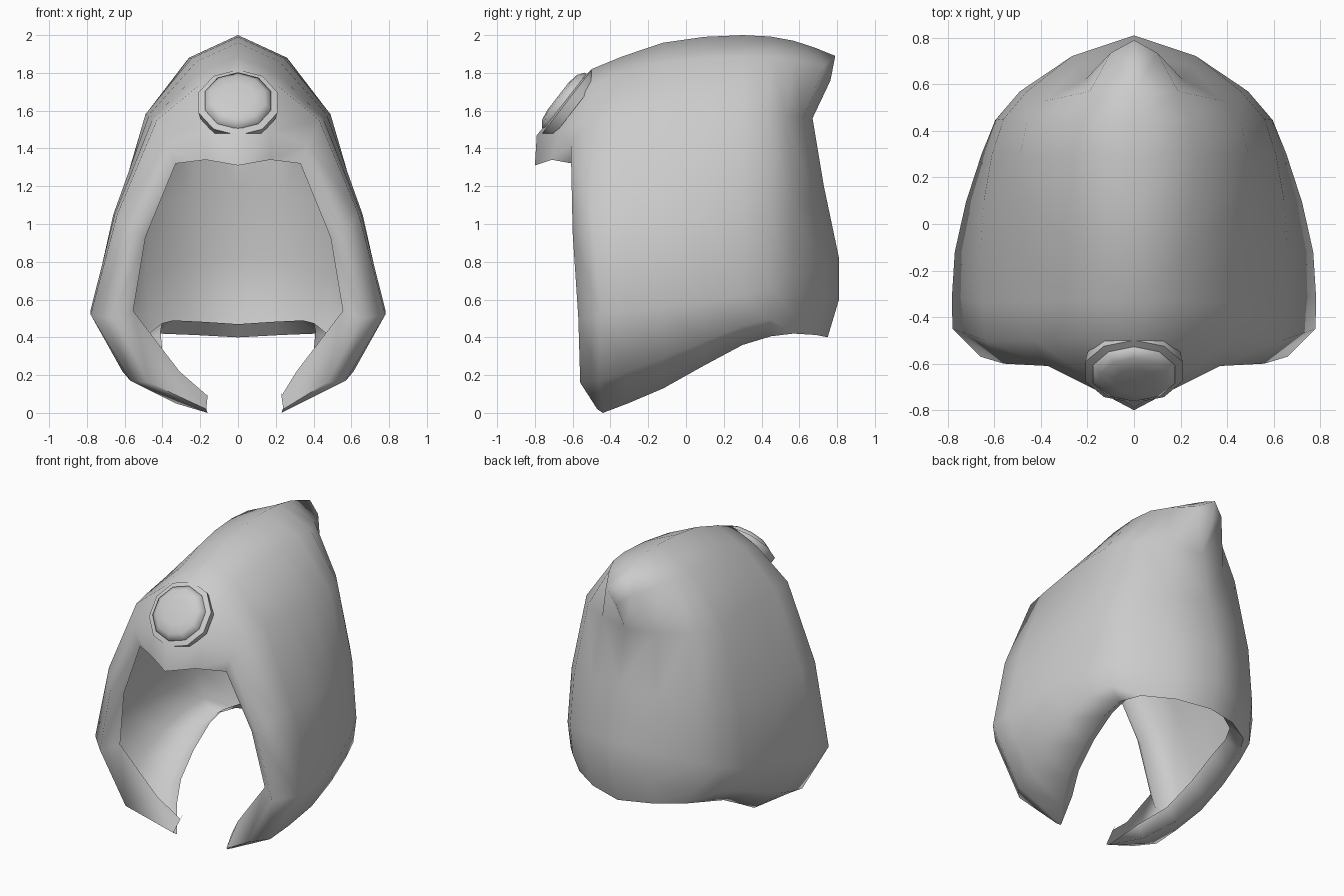
import bpy, bmesh, math
from mathutils import Vector as V

if "Cube" in bpy.data.objects:
    bpy.data.objects.remove(bpy.data.objects["Cube"])


def finish(bm, name, angle):
    bmesh.ops.remove_doubles(bm, verts=bm.verts, dist=0.002)
    bmesh.ops.recalc_face_normals(bm, faces=bm.faces)
    me = bpy.data.meshes.new(name)
    bm.to_mesh(me)
    bm.free()
    ob = bpy.data.objects.new(name, me)
    bpy.context.collection.objects.link(ob)
    bpy.ops.object.select_all(action='DESELECT')
    bpy.context.view_layer.objects.active = ob
    ob.select_set(True)
    bpy.ops.object.shade_smooth_by_angle(angle=math.radians(angle))
    return ob


def arch(y, xz):
    return [V((x, y, z)) for x, z in xz]


def catmull(a, b, c, d, t):
    return 0.5 * (2 * b + (c - a) * t + (2 * a - 5 * b + 4 * c - d) * t * t
                  + (3 * b - a - 3 * c + d) * t ** 3)


# Half arches, each running from the ridge down to the hem
opening = [V(p) for p in [(0, -.80, 1.31), (.17, -.71, 1.34), (.33, -.60, 1.32), (.49, -.55, .93),
                          (.555, -.50, .54), (.31, -.44, .22), (.23, -.40, .09)]]
crest = [V(p) for p in [(0, -.79, 1.47), (.17, -.67, 1.49), (.37, -.61, 1.42), (.56, -.60, .95),
                        (.66, -.57, .50), (.47, -.56, .16), (.24, -.47, .02)]]
outer = [V(p) for p in [(0, -.50, 1.82), (.20, -.49, 1.74), (.43, -.50, 1.55), (.64, -.50, 1.05),
                        (.78, -.45, .52), (.57, -.46, .17), (.23, -.44, .0)]]
mid = arch(-.12, [(0, 1.96), (.22, 1.86), (.47, 1.58), (.66, 1.05), (.77, .56), (.65, .29), (.44, .13)])
rear = arch(.30, [(0, 2.0), (.26, 1.88), (.49, 1.58), (.61, 1.05), (.655, .62), (.62, .46), (.50, .36)])
corner = arch(.57, [(0, 1.97), (.19, 1.87), (.38, 1.57), (.46, 1.08), (.49, .72), (.47, .52), (.42, .42)])
spine = [V((0, y, z)) for y, z in [(.79, 1.89), (.765, 1.76), (.67, 1.56), (.73, 1.2),
                                   (.81, .82), (.81, .60), (.75, .40)]]
corner[2].y = .53

# Interpolate between the key arches, rounding over the back centre line
mirrored = [V((-p.x, p.y, p.z)) for p in corner]
mirrored[0] = spine[0] * 2 - corner[0]
keys = [outer, mid, rear, corner, spine, mirrored]
rings = [opening, crest]
for i in range(4):
    a = keys[max(i - 1, 0)]
    for t in (0, .5):
        rings.append([catmull(*q, t) for q in zip(a, keys[i], keys[i + 1], keys[i + 2])])
rings.append(spine)
rings[-2][1] = V((.10, .735, 1.84))  # rounded knob at the back of the crown

# Hood shell, with the hem rolled inward along the bottom
bm = bmesh.new()
for side in (1, -1):
    grid = []
    for j, ring in enumerate(rings):
        pts = [p.copy() for p in ring]
        if j < 3 and side < 0:
            pts[-1].x *= .7
        h = pts[-1]
        if j > 2:
            pts.append(V((h.x * .82, h.y * .92, h.z + .07)))
        else:
            pts.append(h.copy() if j else h + V((0, .03, .03)))
        grid.append([bm.verts.new((p.x * side, p.y, p.z)) for p in pts])
    for r0, r1 in zip(grid, grid[1:]):
        for k in range(len(r0) - 1):
            bm.faces.new((r0[k], r0[k + 1], r1[k + 1], r1[k]))
finish(bm, "hood_shell", 95)


# Forehead ornament: flush bezel and raised low dome, turned from profiles
def lathe(name, profile, sides=10):
    bm = bmesh.new()
    loops = [[bm.verts.new((r * math.cos((i + .5) * math.tau / sides),
                            r * math.sin((i + .5) * math.tau / sides), h))
              for i in range(sides)] for r, h in profile]
    for a, b in zip(loops, loops[1:]):
        for i in range(sides):
            n = (i + 1) % sides
            bm.faces.new((a[i], a[n], b[n], b[i]))
    ob = finish(bm, name, 60)
    ob.location = (0, -.63, 1.64)
    ob.rotation_euler = (.91, 0, 0)


lathe("forehead_bezel", [(.21, -.05), (.22, .005), (.18, .015)])
lathe("forehead_stone", [(.185, .0), (.185, .025), (.15, .05), (.09, .06), (0, .06)])
